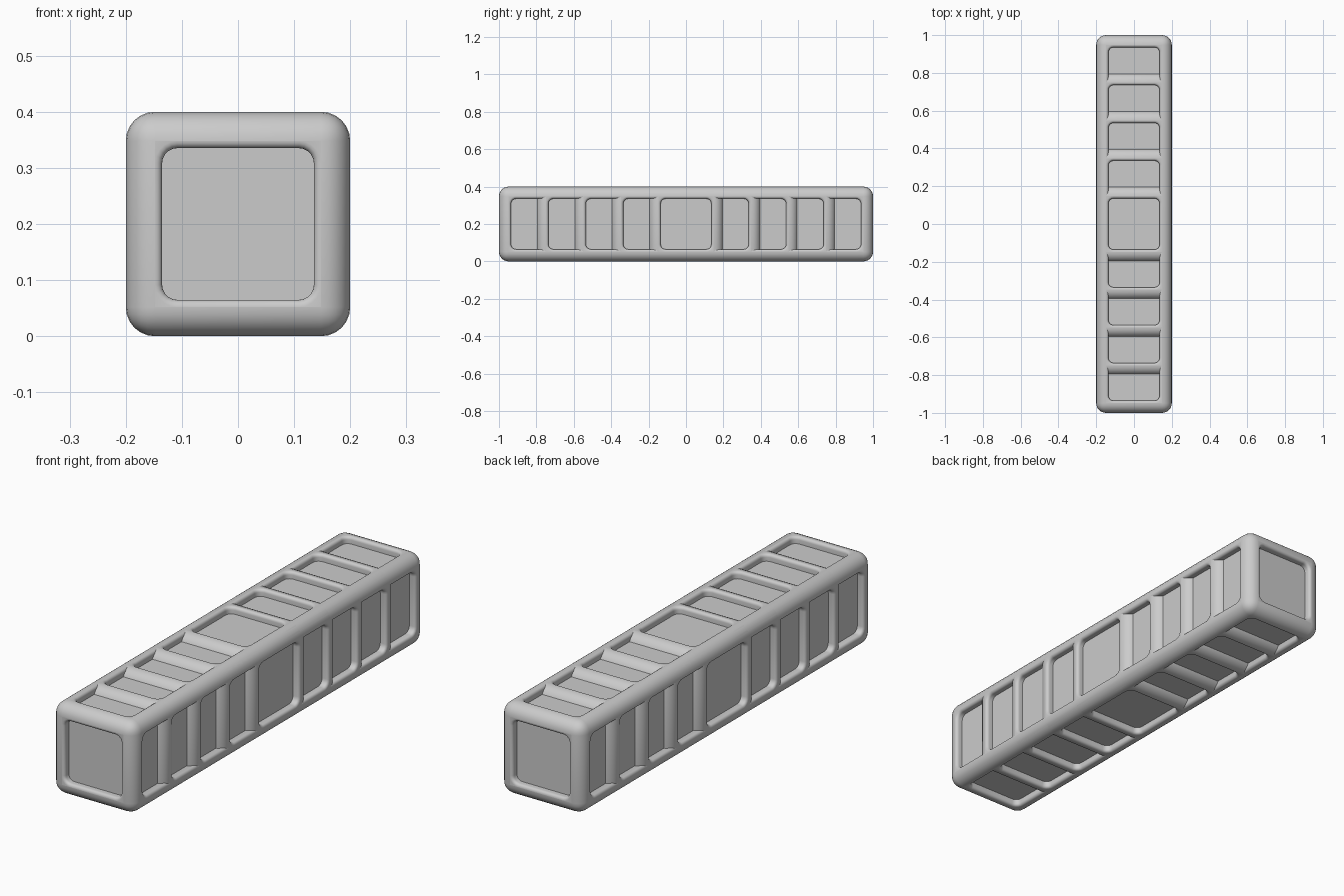
import bpy, bmesh, math
from mathutils import Vector

if "Cube" in bpy.data.objects:
    bpy.data.objects.remove(bpy.data.objects["Cube"])

SIZE = 0.4        # beam cross-section
ROUND = 0.052     # outer edge radius
RIM = 0.07        # frame bar width
DEPTH = 0.03      # panel recess


def rounded(bm, edges, width, segments):
    bmesh.ops.bevel(bm, geom=edges, offset=width, offset_type='OFFSET',
                    segments=segments, profile=0.5, affect='EDGES', clamp_overlap=True)
    bm.normal_update()


def sharp(bm, convex):
    return [e for e in bm.edges if len(e.link_faces) == 2
            and e.calc_face_angle() > 1.2 and e.is_convex == convex]


def framed_box(name, length):
    """Rounded box with a recessed panel on each of its six sides."""
    bm = bmesh.new()
    bmesh.ops.create_cube(bm, size=1)
    bmesh.ops.scale(bm, vec=(SIZE, length, SIZE), verts=bm.verts)
    rounded(bm, bm.edges[:], ROUND, 6)

    # recessed panels
    flats = [f for f in bm.faces if max(abs(c) for c in f.normal) > 0.999]
    bmesh.ops.inset_individual(bm, faces=flats, thickness=RIM - ROUND, depth=0)
    bm.normal_update()
    normals = [f.normal.copy() for f in flats]
    panels = bmesh.ops.extrude_discrete_faces(bm, faces=flats)['faces']
    for f, n in zip(panels, normals):
        bmesh.ops.translate(bm, vec=n * -DEPTH, verts=f.verts[:])
    bm.normal_update()

    # rounded pocket corners (edges running along the recess direction)
    panel_edges = {e for f in panels for e in f.edges}
    corners = [e for e in sharp(bm, False) if e not in panel_edges]
    rounded(bm, corners, 0.027, 5)

    # softened inner rim
    rounded(bm, sharp(bm, True), 0.016, 4)

    mesh = bpy.data.meshes.new(name)
    bm.to_mesh(mesh)
    bm.free()
    obj = bpy.data.objects.new(name, mesh)
    obj.location = Vector((0, 0, SIZE / 2))
    bpy.context.collection.objects.link(obj)
    bpy.ops.object.select_all(action='DESELECT')
    obj.select_set(True)
    bpy.context.view_layer.objects.active = obj
    bpy.ops.object.shade_smooth_by_angle(angle=math.radians(35))


# full-length beam, then shorter nested sections whose ends form the ribs
framed_box("beam_frame", 2.0)
for i, length in enumerate((1.6, 1.2, 0.8, 0.4)):
    framed_box(f"rib_section_{i + 1}", length)
